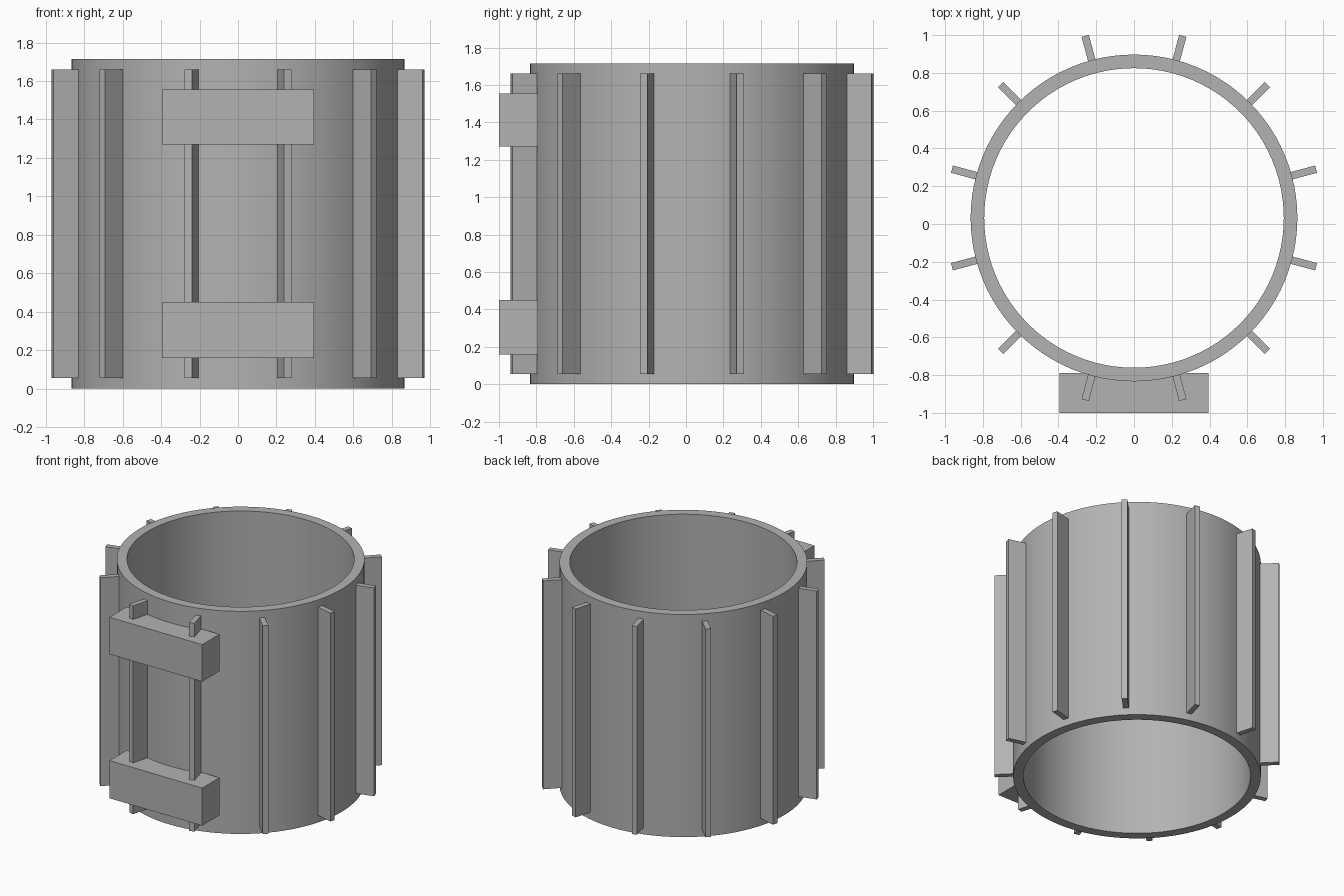
import bpy, bmesh, math
from mathutils import Matrix, Vector

cube = bpy.data.objects.get("Cube")
if cube:
    bpy.data.objects.remove(cube)

CENTER_Y = 0.032
HEIGHT = 1.715
OUTER, INNER = 0.865, 0.793

grey = bpy.data.materials.new("plain_grey")
grey.use_nodes = True
colour = (0.45, 0.45, 0.45, 1)
grey.diffuse_color = colour
grey.node_tree.nodes["Principled BSDF"].inputs["Base Color"].default_value = colour


def add_object(name, bm):
    bmesh.ops.recalc_face_normals(bm, faces=bm.faces)
    mesh = bpy.data.meshes.new(name)
    bm.to_mesh(mesh)
    bm.free()
    mesh.materials.append(grey)
    obj = bpy.data.objects.new(name, mesh)
    bpy.context.collection.objects.link(obj)
    return obj


def add_box(name, low, high, turn=Matrix()):
    low, high = Vector(low), Vector(high)
    bm = bmesh.new()
    place = Matrix.Translation((low + high) / 2) @ Matrix.Diagonal((*(high - low), 1))
    bmesh.ops.create_cube(bm, size=1, matrix=turn @ place)
    return add_object(name, bm)


# Hollow cylinder wall, spun from a rectangular profile
bm = bmesh.new()
profile = [(INNER, 0), (OUTER, 0), (OUTER, HEIGHT), (INNER, HEIGHT)]
verts = [bm.verts.new((r, CENTER_Y, z)) for r, z in profile]
edges = [bm.edges.new((verts[i], verts[(i + 1) % 4])) for i in range(4)]
bmesh.ops.spin(bm, geom=verts + edges, cent=(0, CENTER_Y, 0), axis=(0, 0, 1),
               angle=math.tau, steps=96, use_merge=True)
bmesh.ops.remove_doubles(bm, verts=bm.verts, dist=1e-4)
ring = add_object("cylinder_wall", bm)
bpy.ops.object.select_all(action="DESELECT")
ring.select_set(True)
bpy.context.view_layer.objects.active = ring
bpy.ops.object.shade_smooth_by_angle(angle=math.radians(30))

# Twelve radial fins
for i in range(12):
    turn = (Matrix.Translation((0, CENTER_Y, 0))
            @ Matrix.Rotation(math.radians(15 + 30 * i), 4, "Z"))
    add_box(f"fin_{i + 1}", (0.84, -0.02, 0.055), (0.998, 0.02, 1.66), turn)

# Two mounting blocks across the front
for name, low, high in (("lower_block", 0.16, 0.45), ("upper_block", 1.27, 1.555)):
    add_box(name, (-0.395, -1, low), (0.395, -0.79, high))
